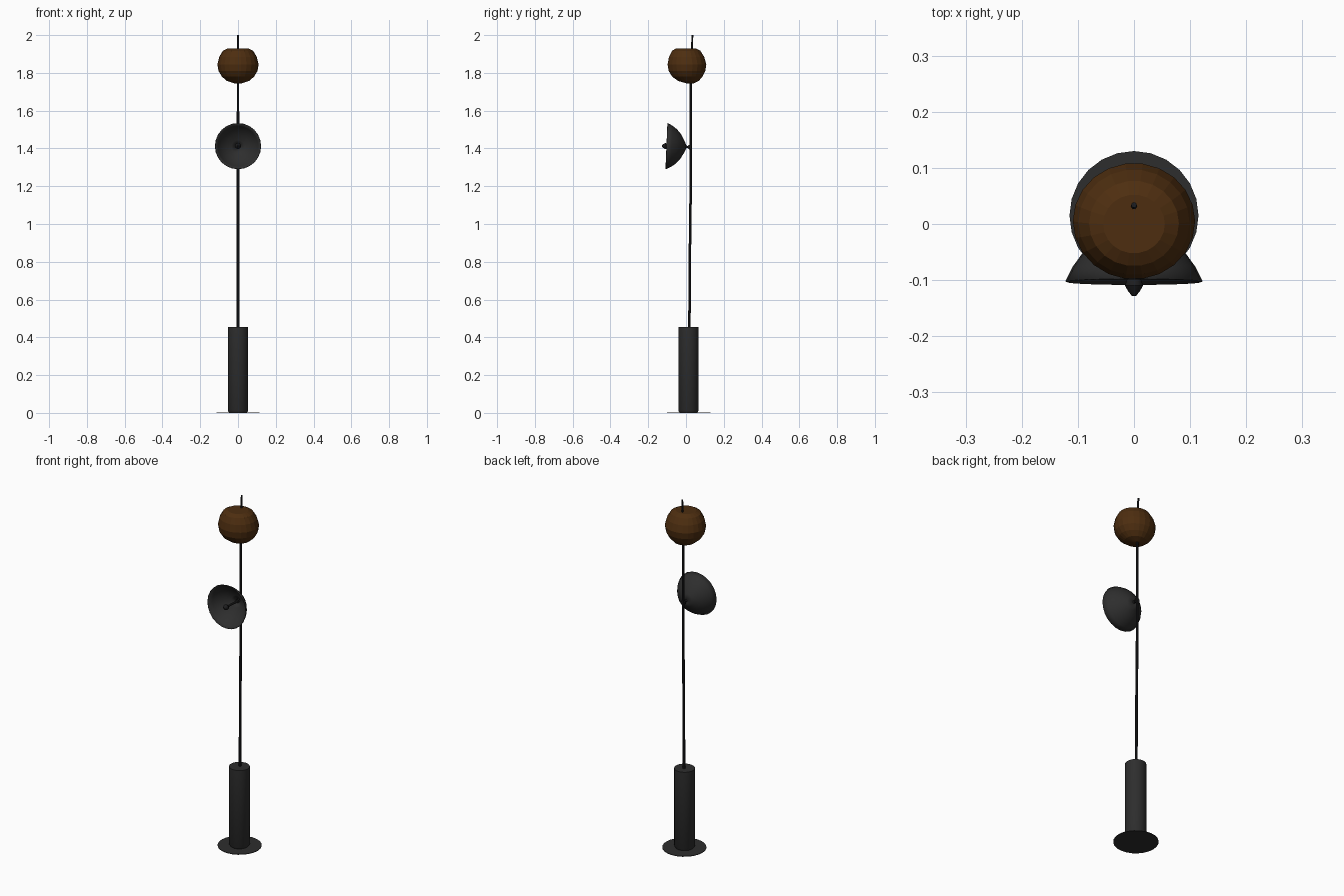
import bpy, bmesh, math
from mathutils import Matrix, Vector

if "Cube" in bpy.data.objects:
    bpy.data.objects.remove(bpy.data.objects["Cube"])


def material(name, rgb):
    m = bpy.data.materials.new(name)
    m.diffuse_color = (*rgb, 1)
    m.use_nodes = True
    m.node_tree.nodes["Principled BSDF"].inputs["Base Color"].default_value = m.diffuse_color
    return m


charcoal = material("charcoal metal", (0.027, 0.027, 0.027))
black = material("black metal", (0.012, 0.012, 0.013))
amber = material("amber glass", (0.075, 0.027, 0.005))


def loft(name, rings, mat, sides=24, matrix=None, caps=True, smooth=True, squash=1.0):
    """Stack of circles (radius, height, y offset) joined into a skin."""
    bm = bmesh.new()
    loops = []
    for r, z, cy in rings:
        loops.append([bm.verts.new((r * math.cos(2 * math.pi * i / sides),
                                    cy + squash * r * math.sin(2 * math.pi * i / sides), z))
                      for i in range(sides)])
    for a, b in zip(loops, loops[1:]):
        for i in range(sides):
            j = (i + 1) % sides
            bm.faces.new((a[i], a[j], b[j], b[i]))
    if caps:
        bm.faces.new(loops[0][::-1])
        bm.faces.new(loops[-1])
    bmesh.ops.recalc_face_normals(bm, faces=bm.faces)
    if matrix is not None:
        bm.transform(matrix)
    me = bpy.data.meshes.new(name)
    bm.to_mesh(me)
    bm.free()
    ob = bpy.data.objects.new(name, me)
    bpy.context.collection.objects.link(ob)
    me.materials.append(mat)
    if smooth:
        bpy.ops.object.select_all(action='DESELECT')
        bpy.context.view_layer.objects.active = ob
        ob.select_set(True)
        bpy.ops.object.shade_smooth_by_angle(angle=math.radians(35))
    return ob


# Thin foot plate and the tall cylinder on it
loft("foot_plate", [(0.115, 0, 0.015), (0.115, 0.003, 0.015)], charcoal)
loft("base_cylinder", [(0.048, 0.003, 0.013), (0.054, 0.012, 0.013),
                       (0.054, 0.455, 0.013)], charcoal)

# Slender, slightly bowed pole
loft("pole", [(0.007, 0.44, 0.018), (0.007, 0.8, 0.020), (0.007, 1.2, 0.025),
              (0.007, 1.5, 0.025), (0.006, 1.75, 0.025), (0.005, 2.0, 0.034)],
     black, sides=10)

# Amber globe: flattened top, underside drawn in towards the pole
loft("globe", [(0.055, 1.93, 0.0), (0.080, 1.917, 0.001), (0.099, 1.885, 0.003),
               (0.109, 1.845, 0.005), (0.103, 1.81, 0.005), (0.085, 1.78, 0.007),
               (0.058, 1.757, 0.013), (0.018, 1.744, 0.022)],
     amber, sides=22, smooth=False, squash=0.95)

# Bowl shade facing the front, tipped slightly up; local z runs back along +y
tilt = Matrix.Translation((0, 0, 1.408)) @ Matrix.Rotation(math.radians(-90 - 2.4), 4, 'X')
shade = loft("bowl_shade", [(0.121, -0.103, 0), (0.108, -0.077, 0), (0.090, -0.052, 0),
                            (0.065, -0.030, 0), (0.036, -0.013, 0), (0.008, 0.0, 0)],
             charcoal, matrix=tilt, caps=False)
solid = shade.modifiers.new("thickness", 'SOLIDIFY')
solid.thickness = 0.003
solid.offset = 0

# Bracket joining the shade to the pole
loft("shade_bracket", [(0.010, -0.006, 0), (0.005, 0.008, 0), (0.014, 0.020, 0),
                       (0.014, 0.028, 0)], black, sides=12, matrix=tilt)

# Stem and small bulb in the middle of the bowl
loft("bulb_stem", [(0.006, -0.100, 0), (0.006, -0.004, 0)], charcoal, sides=10, matrix=tilt)
loft("bulb", [(0.004, -0.128, 0), (0.011, -0.119, 0), (0.016, -0.110, 0),
              (0.013, -0.100, 0), (0.006, -0.094, 0)], black, sides=12, matrix=tilt)
